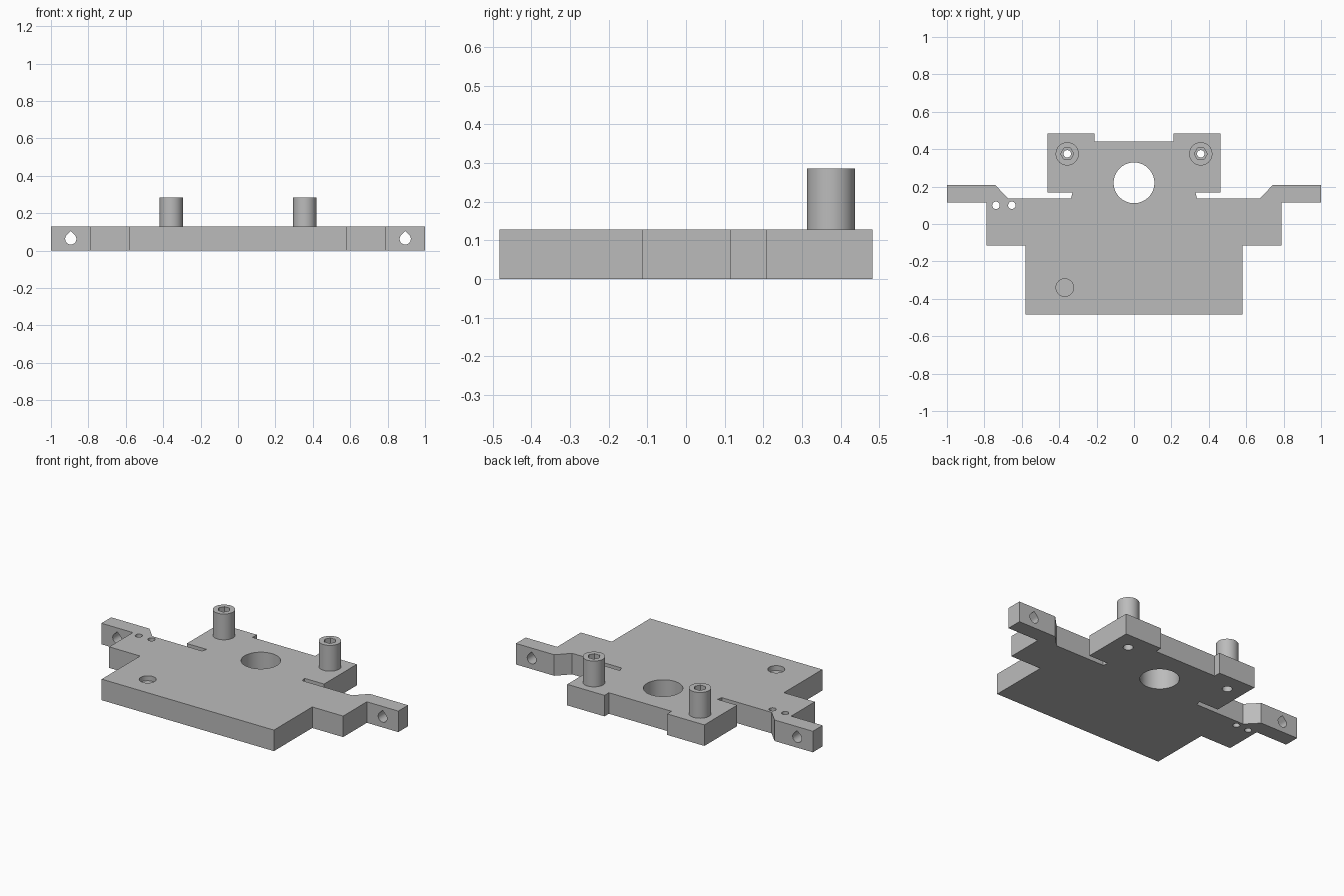
import bpy, bmesh, math
from mathutils import Matrix, Vector

if "Cube" in bpy.data.objects:
    bpy.data.objects.remove(bpy.data.objects["Cube"])

T = 0.128          # plate thickness
BOSS_TOP = 0.285

grey = bpy.data.materials.new("plain_grey")
grey.diffuse_color = (0.5, 0.5, 0.5, 1)
grey.use_nodes = True
grey.node_tree.nodes["Principled BSDF"].inputs["Base Color"].default_value = grey.diffuse_color


def prism(name, pts, base, extrude):
    """Extrude a closed 3D outline along a vector."""
    bm = bmesh.new()
    face = bm.faces.new([bm.verts.new(Vector(p) + Vector(base)) for p in pts])
    ext = bmesh.ops.extrude_face_region(bm, geom=[face])
    bmesh.ops.translate(bm, vec=extrude,
                        verts=[v for v in ext["geom"] if isinstance(v, bmesh.types.BMVert)])
    bmesh.ops.recalc_face_normals(bm, faces=bm.faces)
    me = bpy.data.meshes.new(name)
    bm.to_mesh(me)
    bm.free()
    me.materials.append(grey)
    ob = bpy.data.objects.new(name, me)
    bpy.context.collection.objects.link(ob)
    return ob


def cylinder(name, x, y, r, z0, z1, sides=48):
    pts = [(r * math.cos(2 * math.pi * i / sides), r * math.sin(2 * math.pi * i / sides), 0)
           for i in range(sides)]
    return prism(name, pts, (x, y, z0), (0, 0, z1 - z0))


def teardrop(x):
    """Sideways hole with a pointed roof, running along y."""
    r, peak = 0.03, 0.042
    a0 = math.radians(45)
    n = 28
    pts = []
    for i in range(n + 1):
        a = a0 - i * math.radians(270) / n
        pts.append((r * math.cos(a), 0, r * math.sin(a)))
    pts.append((0, 0, peak))
    return prism("arm_hole_cutter", pts, (x, 0.09, 0.062), (0, 0.14, 0))


def cut(ob, cutters):
    """Subtract the cutters from the object, then remove them."""
    bpy.context.view_layer.objects.active = ob
    for c in cutters:
        m = ob.modifiers.new("cut", "BOOLEAN")
        m.operation = "DIFFERENCE"
        m.solver = "EXACT"
        m.object = c
        bpy.ops.object.modifier_apply(modifier=m.name)
        bpy.data.objects.remove(c)


def smooth(ob):
    bpy.ops.object.select_all(action="DESELECT")
    ob.select_set(True)
    bpy.context.view_layer.objects.active = ob
    bpy.ops.object.shade_smooth_by_angle(angle=math.radians(30))


# Plate: right half of the outline, mirrored to the left
half = [(0.58, -0.483), (0.58, -0.114), (0.788, -0.114), (0.788, 0.114), (1.0, 0.114),
        (1.0, 0.208), (0.742, 0.208), (0.672, 0.136), (0.337, 0.136), (0.329, 0.168),
        (0.462, 0.168), (0.462, 0.483), (0.211, 0.483), (0.211, 0.441)]
outline = half + [(-x, y) for x, y in reversed(half)]
plate = prism("plate", [(x, y, 0) for x, y in outline], (0, 0, 0), (0, 0, T))

# Holes in the plate
cutters = [cylinder("centre_hole_cutter", 0, 0.22, 0.109, -0.1, 0.3, 64),
           cylinder("blind_pocket_cutter", -0.37, -0.34, 0.047, T - 0.03, 0.3),
           cylinder("pin_hole_cutter", -0.738, 0.1, 0.02, -0.1, 0.3, 24),
           cylinder("pin_hole_cutter", -0.653, 0.1, 0.02, -0.1, 0.3, 24)]
for s in (-1, 1):
    cutters += [teardrop(s * 0.894),
                cylinder("post_hole_cutter", s * 0.357, 0.375, 0.028, -0.1, 0.3, 32)]
cut(plate, cutters)
smooth(plate)

# Posts with a hexagonal socket and a narrow through hole
for s, side in ((-1, "left"), (1, "right")):
    x, y = s * 0.357, 0.375
    post = cylinder(side + "_post", x, y, 0.062, T, BOSS_TOP)
    cut(post, [cylinder("socket_cutter", x, y, 0.035, BOSS_TOP - 0.07, 0.4, 6),
               cylinder("bore_cutter", x, y, 0.02, 0, 0.4, 24)])
    smooth(post)
